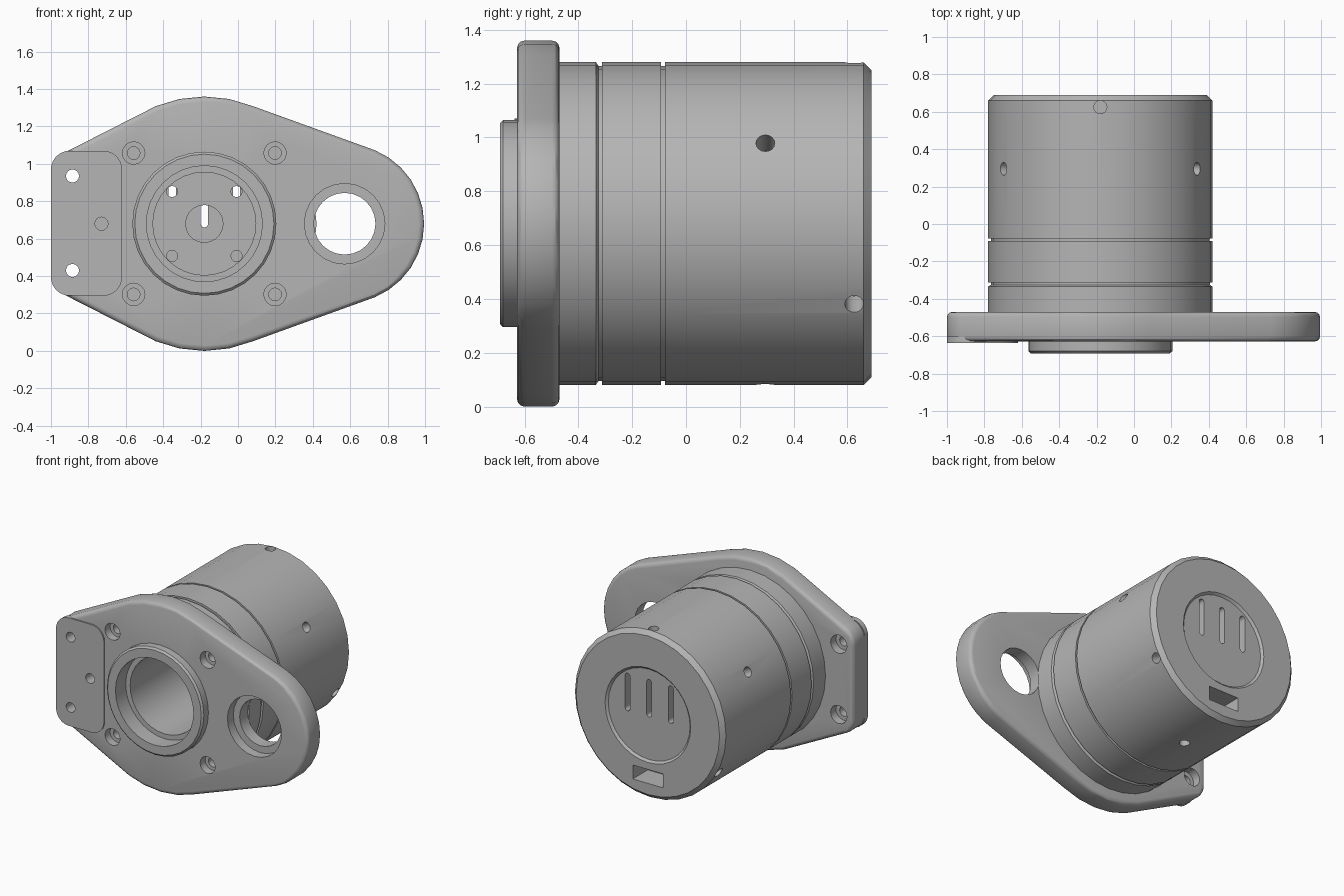
import bpy, bmesh, math
from mathutils import Vector, Matrix

CX, CZ = -0.18, 0.68      # main axis, running along y
FRONT, REAR = -0.628, -0.47   # flange faces
BACK = 0.69

cube = bpy.data.objects.get("Cube")
if cube:
    bpy.data.objects.remove(cube, do_unlink=True)

grey = bpy.data.materials.new("machined grey")
grey.use_nodes = True
grey.diffuse_color = (0.46, 0.46, 0.46, 1)
grey.node_tree.nodes["Principled BSDF"].inputs["Base Color"].default_value = grey.diffuse_color


def finish(bm, name):
    bmesh.ops.recalc_face_normals(bm, faces=bm.faces)
    mesh = bpy.data.meshes.new(name)
    bm.to_mesh(mesh)
    bm.free()
    mesh.materials.append(grey)
    obj = bpy.data.objects.new(name, mesh)
    bpy.context.collection.objects.link(obj)
    return obj


def activate(obj):
    bpy.ops.object.select_all(action='DESELECT')
    obj.select_set(True)
    bpy.context.view_layer.objects.active = obj


def lathe(name, profile, closed, steps=32):
    """Revolve (radius, y) points about the main axis."""
    bm = bmesh.new()
    verts = [bm.verts.new((CX + r, y, CZ)) for r, y in profile]
    count = len(verts) if closed else len(verts) - 1
    edges = [bm.edges.new((verts[i], verts[(i + 1) % len(verts)])) for i in range(count)]
    bmesh.ops.spin(bm, geom=verts + edges, cent=(CX, 0, CZ), axis=(0, 1, 0),
                   angle=math.tau, steps=steps)
    bmesh.ops.remove_doubles(bm, verts=bm.verts, dist=1e-4)
    return finish(bm, name)


def circle(x, z, r, n=32):
    return [(x + r * math.cos(math.tau * i / n), z + r * math.sin(math.tau * i / n))
            for i in range(n)]


def hull(points):
    """Convex outline around 2D points."""
    pts = sorted(set((round(x, 5), round(z, 5)) for x, z in points))

    def half(seq):
        out = []
        for p in seq:
            while len(out) > 1 and ((out[-1][0] - out[-2][0]) * (p[1] - out[-2][1])
                                    - (out[-1][1] - out[-2][1]) * (p[0] - out[-2][0])) <= 1e-7:
                out.pop()
            out.append(p)
        return out[:-1]
    return half(pts) + half(pts[::-1])


def plate(name, outline, y0, y1):
    """Extrude an (x, z) outline from y0 to y1."""
    bm = bmesh.new()
    face = bm.faces.new([bm.verts.new((x, y0, z)) for x, z in outline])
    new = bmesh.ops.extrude_face_region(bm, geom=[face])["geom"]
    bmesh.ops.translate(bm, vec=(0, y1 - y0, 0),
                        verts=[v for v in new if isinstance(v, bmesh.types.BMVert)])
    return finish(bm, name)


def cut(obj, cutter):
    activate(obj)
    mod = obj.modifiers.new("cut", 'BOOLEAN')
    mod.operation = 'DIFFERENCE'
    mod.solver = 'EXACT'
    mod.object = cutter
    bpy.ops.object.modifier_apply(modifier=mod.name)
    bpy.data.objects.remove(cutter, do_unlink=True)


def bore(obj, x, z, r, y0, y1, n=20):
    cut(obj, plate("cutter", circle(x, z, r, n), y0, y1))


def radial_hole(obj, degrees, y, r=0.035, depth=0.12):
    a = math.radians(degrees)
    d = Vector((math.cos(a), 0, math.sin(a)))
    bm = bmesh.new()
    place = Matrix.Translation(Vector((CX, y, CZ)) + d * 0.6) @ d.to_track_quat('Z', 'Y').to_matrix().to_4x4()
    bmesh.ops.create_cone(bm, cap_ends=True, segments=16, radius1=r, radius2=r,
                          depth=depth * 2, matrix=place)
    cut(obj, finish(bm, "cutter"))


# Barrel: stepped outside with two grooves, chamfered back, open bore in front
R, G = 0.6, 0.585
barrel = lathe("barrel", [
    (0, 0.45), (0.275, 0.45), (0.275, REAR), (R, REAR),
    (R, -0.335), (G, -0.325), (G, -0.312), (R, -0.312),
    (R, -0.092), (G, -0.092), (G, -0.078), (R, -0.078),
    (R, 0.66), (0.57, BACK), (0.34, BACK), (0.325, 0.675), (0, 0.675)], False)

# Barrel floor: centre hole and four small holes
bore(barrel, CX, CZ, 0.1, 0.4, 0.56)
for sx in (-1, 1):
    for sz in (-1, 1):
        bore(barrel, CX + sx * 0.172, CZ + sz * 0.172, 0.03, 0.4, 0.56, 12)

# Back: three upright slots and a rectangular socket
for i in (-1, 0, 1):
    x = CX + i * 0.172
    slot = hull(circle(x, 0.68, 0.02, 12) + circle(x, 0.91, 0.02, 12))
    cut(barrel, plate("cutter", slot, 0.52, 0.75))
socket = [(CX + sx * 0.12, 0.24 + sz * 0.05) for sx, sz in ((-1, -1), (1, -1), (1, 1), (-1, 1))]
cut(barrel, plate("cutter", socket, 0.52, 0.75))

# Radial holes in two staggered rows
for k in range(3):
    radial_hole(barrel, 30 + 120 * k, 0.295)
    radial_hole(barrel, 90 + 120 * k, 0.625)

# Flange: hull of the round lobes and two small corners
corners = circle(-0.88, 0.95, 0.12) + circle(-0.88, 0.41, 0.12)
flange = plate("flange", hull(circle(CX, CZ, 0.68) + circle(0.57, CZ, 0.425) + corners),
               FRONT, REAR)
activate(flange)
bevel = flange.modifiers.new("rounded rim", 'BEVEL')
bevel.width = 0.028
bevel.segments = 3
bevel.limit_method = 'ANGLE'
bevel.angle_limit = math.radians(60)
bpy.ops.object.modifier_apply(modifier=bevel.name)

# Flange openings: main bore, side opening and counterbored screw holes
bore(flange, CX, CZ, 0.275, -0.8, -0.3, 32)
bore(flange, CX, CZ, 0.31, -0.8, -0.575, 32)
bore(flange, 0.57, CZ, 0.165, -0.8, -0.3, 24)
bore(flange, 0.57, CZ, 0.215, -0.8, -0.56, 24)
for sx in (-1, 1):
    for sz in (-1, 1):
        x, z = CX + sx * 0.378, CZ + sz * 0.378
        bore(flange, x, z, 0.034, -0.8, -0.3, 16)
        bore(flange, x, z, 0.06, -0.8, -0.57, 16)

# Raised mounting pad on the flange front
pad_outline = hull(circle(-0.9, 0.97, 0.1) + circle(-0.9, 0.395, 0.1)
                   + circle(-0.72, 0.97, 0.1) + circle(-0.72, 0.395, 0.1))
pad = plate("mounting_pad", pad_outline, -0.637, -0.6)
for part in (flange, pad):
    for z in (0.935, 0.43):
        bore(part, -0.885, z, 0.035, -0.8, -0.3, 16)
    bore(part, -0.73, CZ, 0.035, -0.8, -0.5, 16)
for z in (0.935, 0.43):
    bore(flange, -0.885, z, 0.065, -0.53, -0.3, 16)

# Front collar around the main bore
collar = lathe("front_collar", [
    (0.31, FRONT), (0.31, -0.692), (0.372, -0.692), (0.385, -0.68), (0.385, FRONT)], True)

for part in (barrel, flange, pad, collar):
    activate(part)
    bpy.ops.object.shade_smooth_by_angle(angle=math.radians(30))
